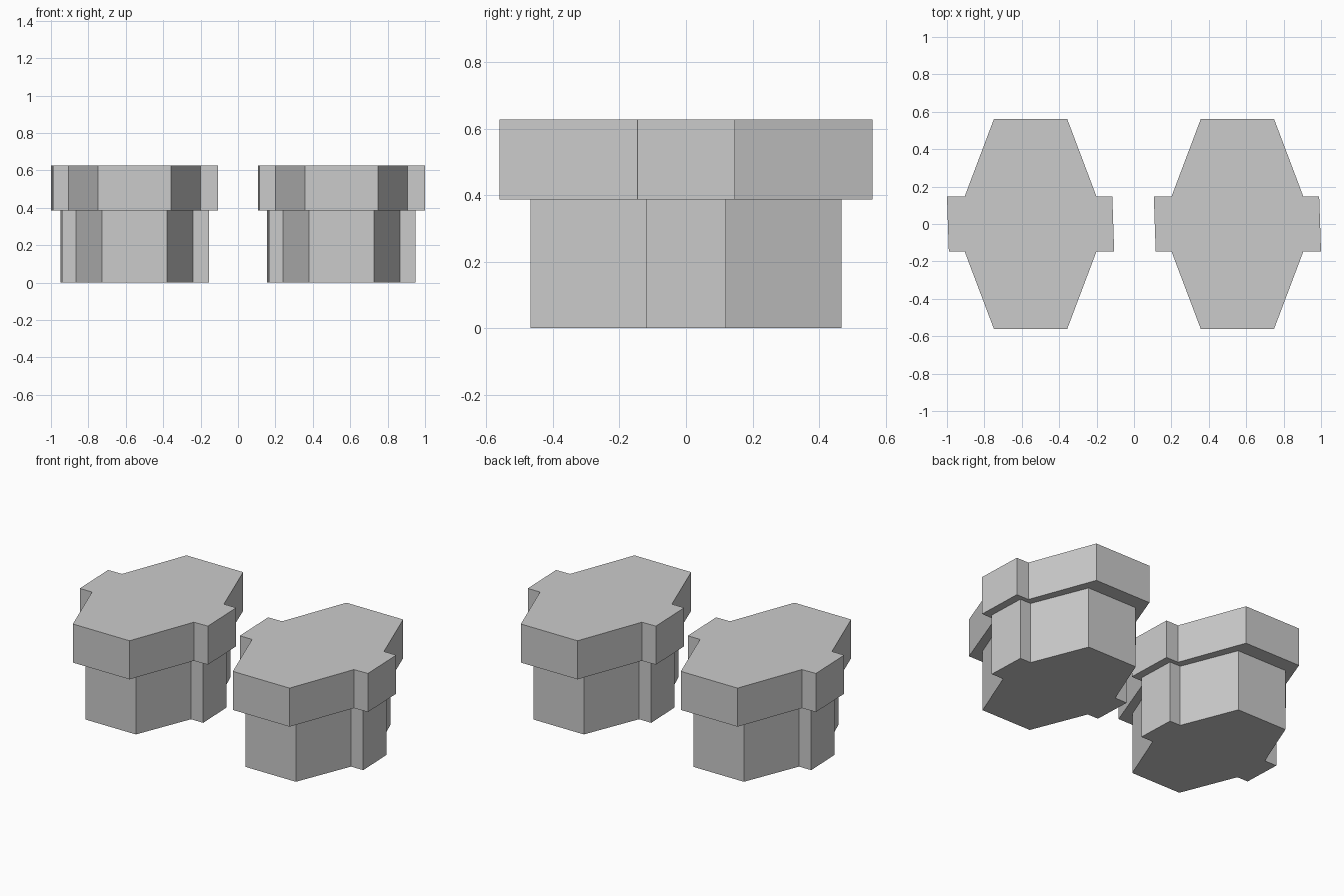
import bpy, bmesh

if "Cube" in bpy.data.objects:
    bpy.data.objects.remove(bpy.data.objects["Cube"])

# Half outlines (counter-clockwise); the other half is the same turned 180 degrees
UPPER = [(0.352, -0.148), (0.447, -0.146), (0.437, 0.148),
         (0.352, 0.148), (0.196, 0.561), (-0.196, 0.561)]
LOWER = [(0.313, -0.121), (0.397, -0.121), (0.388, 0.121),
         (0.313, 0.121), (0.174, 0.467), (-0.174, 0.467)]


def outline(half):
    return half + [(-x, -y) for x, y in half]


def stepped_block(name, cx):
    """Narrow base under a wider cap, built as one closed shell."""
    bm = bmesh.new()
    low, up = outline(LOWER), outline(UPPER)
    rings = [[bm.verts.new((x, y, z)) for x, y in pts]
             for pts, z in ((low, 0), (low, 0.386), (up, 0.386), (up, 0.627))]
    for a, b in zip(rings, rings[1:]):
        n = len(a)
        for i in range(n):
            j = (i + 1) % n
            bm.faces.new((a[i], a[j], b[j], b[i]))
    bm.faces.new(rings[0][::-1])
    bm.faces.new(rings[-1])
    mesh = bpy.data.meshes.new(name)
    bm.to_mesh(mesh)
    bm.free()
    obj = bpy.data.objects.new(name, mesh)
    obj.location.x = cx
    bpy.context.collection.objects.link(obj)


# Left and right blocks are identical copies
for name, cx in (("left_stepped_block", -0.553), ("right_stepped_block", 0.553)):
    stepped_block(name, cx)
